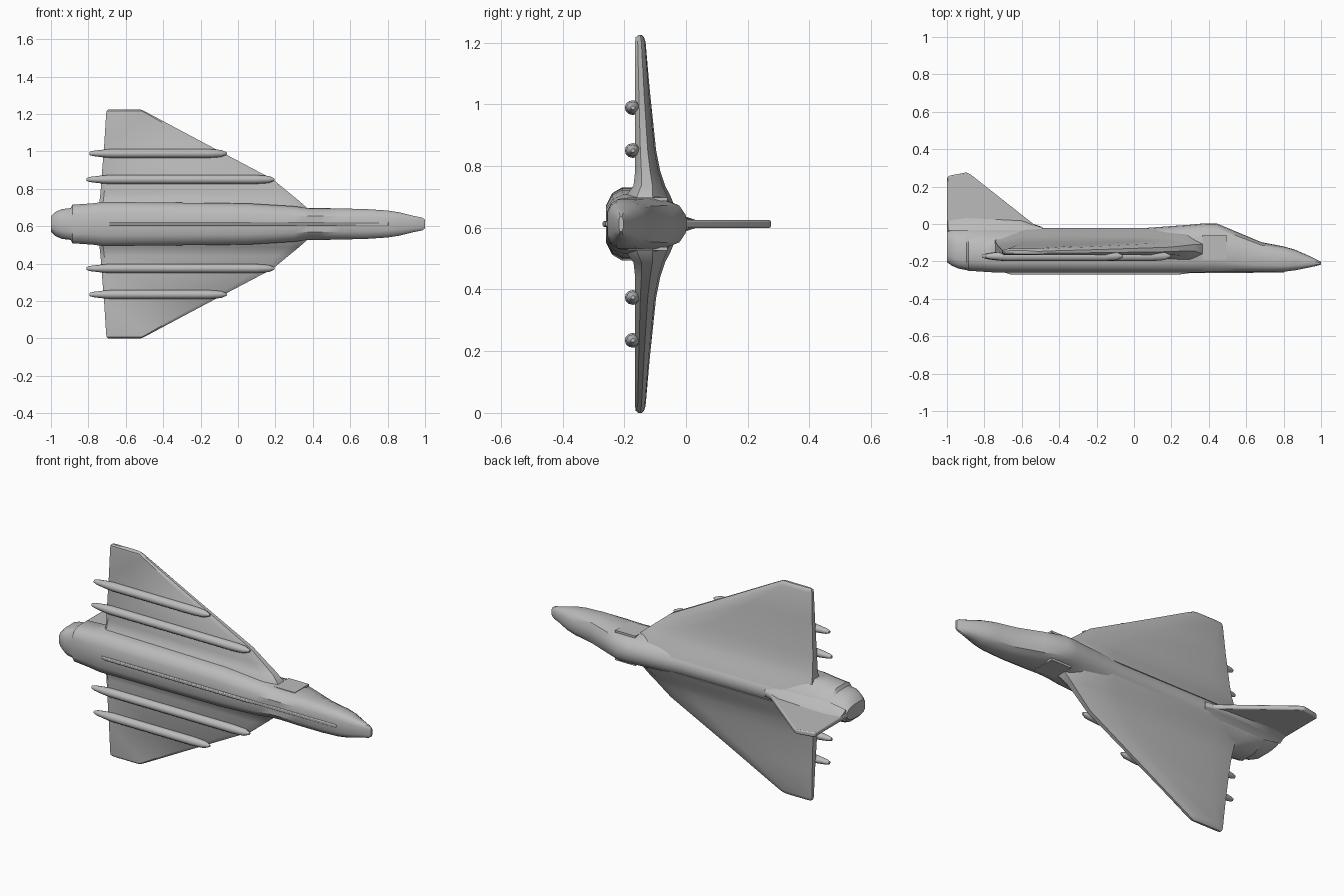
import bpy, bmesh, math

if "Cube" in bpy.data.objects:
    bpy.data.objects.remove(bpy.data.objects["Cube"])

ZC = 0.612  # height of the aircraft centreline (wings span vertically)
grey = bpy.data.materials.new("plain grey")
grey.diffuse_color = (0.5, 0.5, 0.5, 1)
grey.use_nodes = True
grey.node_tree.nodes["Principled BSDF"].inputs["Base Color"].default_value = grey.diffuse_color


def finish(bm, name, angle=35):
    bmesh.ops.recalc_face_normals(bm, faces=bm.faces)
    me = bpy.data.meshes.new(name)
    bm.to_mesh(me)
    bm.free()
    me.materials.append(grey)
    ob = bpy.data.objects.new(name, me)
    bpy.context.collection.objects.link(ob)
    bpy.context.view_layer.objects.active = ob
    ob.select_set(True)
    bpy.ops.object.shade_smooth_by_angle(angle=math.radians(angle))
    ob.select_set(False)
    return ob


def loft(name, rings, angle=35):
    """Skin a list of closed rings of equal length and cap both ends."""
    bm = bmesh.new()
    vs = [[bm.verts.new(p) for p in r] for r in rings]
    n = len(rings[0])
    for a, b in zip(vs, vs[1:]):
        for i in range(n):
            j = (i + 1) % n
            bm.faces.new((a[i], a[j], b[j], b[i]))
    bm.faces.new(vs[0])
    bm.faces.new(vs[-1])
    return finish(bm, name, angle)


def section(x, bot, top, w, tw):
    """Fuselage section: rounded belly, flat sides, narrower rounded spine."""
    h = top - bot
    half = [(0.5 * w, bot), (0.85 * w, bot + 0.09 * h), (w, bot + 0.22 * h),
            (w, bot + 0.62 * h), (0.5 * (w + tw), bot + 0.78 * h),
            (tw, bot + 0.9 * h), (0.5 * tw, top - 0.02 * h)]
    ring = half + [(0, top)] + [(-s, y) for s, y in reversed(half)] + [(0, bot)]
    return [(x, y, ZC + s) for s, y in ring]


# Fuselage: x, belly, spine, half width, spine half width
stations = [
    (-1.0, -0.205, -0.04, 0.04, 0.03), (-0.975, -0.222, -0.03, 0.065, 0.04),
    (-0.94, -0.238, -0.025, 0.08, 0.045), (-0.895, -0.247, -0.022, 0.085, 0.05),
    (-0.885, -0.25, -0.022, 0.103, 0.055), (-0.78, -0.257, -0.022, 0.11, 0.055),
    (-0.72, -0.26, -0.022, 0.118, 0.055), (0.05, -0.26, -0.022, 0.11, 0.055),
    (0.30, -0.26, -0.004, 0.095, 0.058), (0.38, -0.258, 0.004, 0.084, 0.06),
    (0.44, -0.256, 0.004, 0.083, 0.06), (0.55, -0.256, -0.042, 0.083, 0.06),
    (0.68, -0.256, -0.097, 0.08, 0.058), (0.80, -0.255, -0.12, 0.072, 0.052),
    (0.86, -0.248, -0.137, 0.063, 0.045), (0.94, -0.232, -0.172, 0.043, 0.03),
    (0.985, -0.222, -0.194, 0.034, 0.022), (1.0, -0.217, -0.202, 0.024, 0.014)]
loft("fuselage", [section(*s) for s in stations])

# Wings: offset from centre, trailing x, leading x, lower y, upper y
ribs = [(0.04, -0.745, 0.39, -0.20, -0.03), (0.09, -0.745, 0.365, -0.195, -0.05),
        (0.125, -0.74, 0.325, -0.17, -0.068), (0.17, -0.735, 0.27, -0.165, -0.083),
        (0.24, -0.73, 0.185, -0.165, -0.097), (0.43, -0.715, -0.175, -0.165, -0.117),
        (0.59, -0.705, -0.475, -0.165, -0.131), (0.605, -0.702, -0.505, -0.163, -0.136),
        (0.612, -0.695, -0.52, -0.155, -0.143)]


def rib(side, s, te, le, lo, up):
    c, t, z = le - te, up - lo, ZC + side * s
    pts = [(te, lo + 0.2 * t), (te + 0.02, lo), (le - 0.06 * c, lo),
           (le, lo + 0.25 * t), (le, lo + 0.6 * t), (le - 0.08 * c, up - 0.08 * t),
           (le - 0.25 * c, up), (te + 0.15 * c, up), (te, lo + 0.75 * t)]
    return [(x, y, z) for x, y in pts]


def pod(name, s, x0, x1):
    """Slender round store with pointed tail and rounded nose."""
    prof = [(x0, 0.008), (x0 + 0.02, 0.014), (x0 + 0.07, 0.02), (x0 + 0.12, 0.024),
            (x1 - 0.1, 0.024), (x1 - 0.03, 0.019), (x1, 0.006)]
    rings = []
    for x, r in prof:
        rings.append([(x, -0.172 + 1.1 * r * math.cos(a), ZC + s + r * math.sin(a))
                      for a in (math.tau * i / 12 for i in range(12))])
    loft(name, rings, 40)


for side, label in ((1, "upper"), (-1, "lower")):
    loft(label + "_wing", [rib(side, *r) for r in ribs])
    pod(label + "_inner_pod", side * 0.238, -0.81, 0.195)
    pod(label + "_outer_pod", side * 0.377, -0.795, -0.06)


def blade(name, outline, t):
    """Thin upright plate with softened edges."""
    bm = bmesh.new()
    f = bm.faces.new([bm.verts.new((x, y, ZC - t)) for x, y in outline])
    ex = bmesh.ops.extrude_face_region(bm, geom=[f])
    bmesh.ops.translate(bm, vec=(0, 0, 2 * t),
                        verts=[v for v in ex["geom"] if isinstance(v, bmesh.types.BMVert)])
    ob = finish(bm, name)
    bev = ob.modifiers.new("soft edge", "BEVEL")
    bev.width = t * 0.5
    bev.segments = 2


# Tail fin and belly keel
blade("tail_fin", [(-1.0, -0.1), (-1.0, 0.25), (-0.985, 0.259), (-0.895, 0.276),
                   (-0.87, 0.262), (-0.50, -0.03), (-0.50, -0.1)], 0.013)
blade("belly_keel", [(-0.72, -0.25), (-0.66, -0.27), (0.24, -0.27),
                     (0.30, -0.262), (0.80, -0.26), (0.82, -0.24)], 0.009)

# Fillet along the foot of the fin
loft("fin_root", [[(x, y, ZC + s) for s, y in
                   [(-w, -0.035), (-0.5 * w, -0.012 + 0.2 * h), (-0.012, h),
                    (0.012, h), (0.5 * w, -0.012 + 0.2 * h), (w, -0.035)]]
                  for x, w, h in ((-0.995, 0.035, 0.02), (-0.9, 0.05, 0.035),
                                  (-0.6, 0.045, 0.02), (-0.49, 0.03, -0.02))], 60)

# Intake lips beside the cockpit
for side, label in ((1, "upper"), (-1, "lower")):
    bm = bmesh.new()
    bmesh.ops.create_cube(bm, size=1)
    for v in bm.verts:
        x, y, z = v.co
        v.co = (0.43 + x * 0.13, -0.125 + y * 0.13, ZC + side * (0.08 + z * 0.012))
    finish(bm, label + "_intake_lip")
